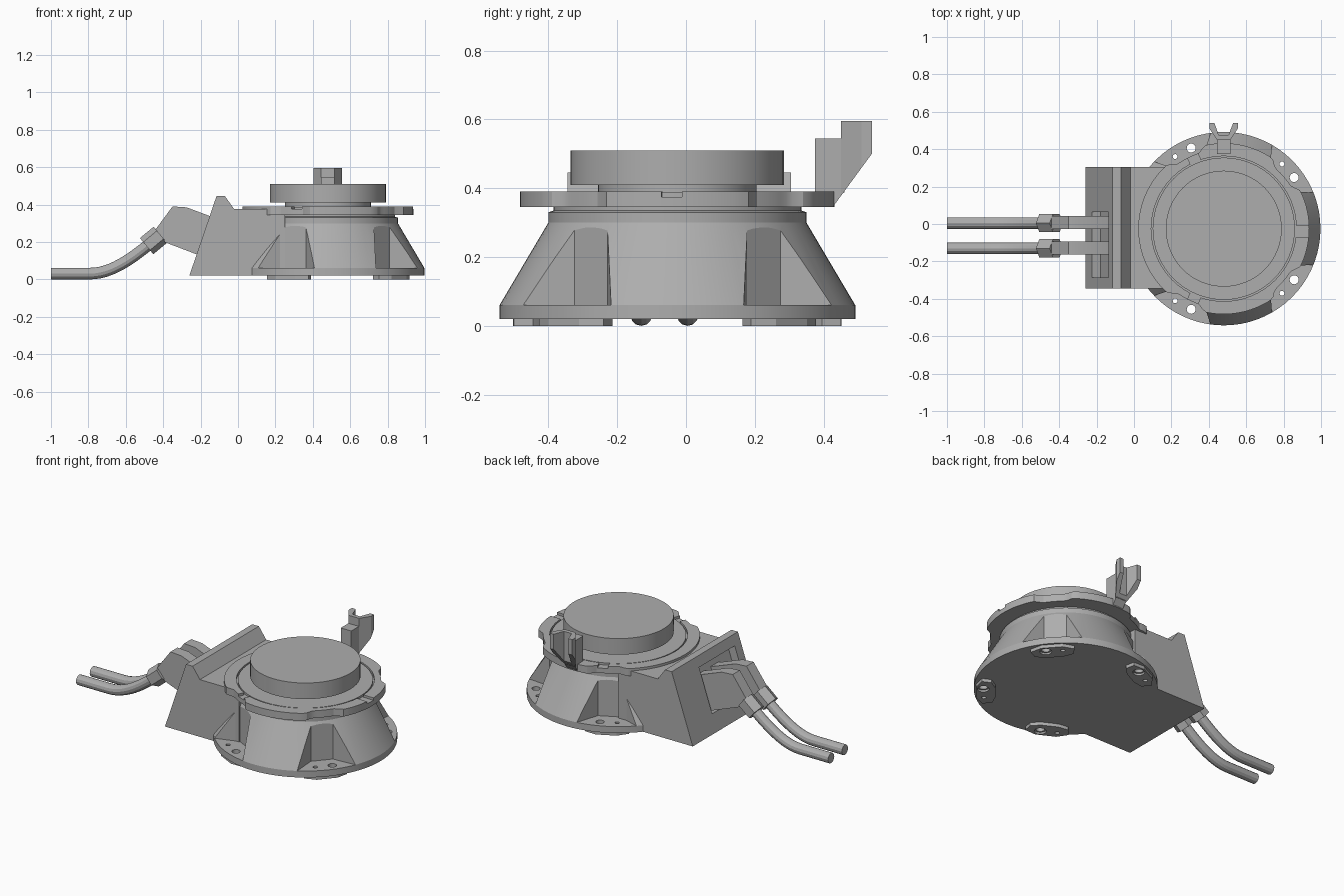
import bpy, bmesh, math
from mathutils import Vector, Matrix

if "Cube" in bpy.data.objects:
    bpy.data.objects.remove(bpy.data.objects["Cube"])

CX, CY = 0.48, -0.025          # axis of the round housing
grey = bpy.data.materials.new("mid_grey")
grey.diffuse_color = (0.42, 0.42, 0.42, 1)
grey.use_nodes = True
grey.node_tree.nodes["Principled BSDF"].inputs["Base Color"].default_value = grey.diffuse_color


def finish(name, bm):
    bmesh.ops.recalc_face_normals(bm, faces=bm.faces[:])
    me = bpy.data.meshes.new(name)
    bm.to_mesh(me)
    bm.free()
    ob = bpy.data.objects.new(name, me)
    bpy.context.collection.objects.link(ob)
    me.materials.append(grey)
    return ob


def prism(name, pts, a, b, axis='Z'):
    """Extrude a 2D outline: xy along z, or xz along y."""
    bm = bmesh.new()
    put = (lambda p, h: (p[0], p[1], h)) if axis == 'Z' else (lambda p, h: (p[0], h, p[1]))
    lo = [bm.verts.new(put(p, a)) for p in pts]
    hi = [bm.verts.new(put(p, b)) for p in pts]
    bm.faces.new(lo)
    bm.faces.new(hi)
    n = len(pts)
    for i in range(n):
        j = (i + 1) % n
        bm.faces.new((lo[i], lo[j], hi[j], hi[i]))
    return finish(name, bm)


def circle(r, n=64, x=CX, y=CY):
    return [(x + r * math.cos(2 * math.pi * i / n), y + r * math.sin(2 * math.pi * i / n)) for i in range(n)]


def polar(pts, deg):
    """Turn (radial, tangential) points to the given direction about the housing axis."""
    c, s = math.cos(math.radians(deg)), math.sin(math.radians(deg))
    return [(CX + r * c - t * s, CY + r * s + t * c) for r, t in pts]


def lathe(name, profile, n=72):
    bm = bmesh.new()
    rings = [[bm.verts.new((x, y, z)) for x, y in circle(r, n)] for r, z in profile]
    for lo, hi in zip(rings, rings[1:]):
        for i in range(n):
            j = (i + 1) % n
            bm.faces.new((lo[i], lo[j], hi[j], hi[i]))
    bm.faces.new(rings[0])
    bm.faces.new(rings[-1])
    return finish(name, bm)


def cut(ob, cutter):
    m = ob.modifiers.new("cut", 'BOOLEAN')
    m.operation, m.solver, m.object = 'DIFFERENCE', 'EXACT', cutter
    bpy.context.view_layer.objects.active = ob
    bpy.ops.object.modifier_apply(modifier=m.name)
    bpy.data.objects.remove(cutter)


FOOT_ANGLES = (41, -41, 117, -117)

# Conical housing with splayed bolt pockets
housing = lathe("housing", [(0.517, 0.02), (0.517, 0.06), (0.375, 0.30), (0.375, 0.33),
                            (0.36, 0.335), (0.36, 0.35)])
for a in FOOT_ANGLES:
    cut(housing, prism("pocket", polar([(0.383, -0.064), (0.65, -0.331), (0.65, 0.331), (0.383, 0.064)], a),
                       0.06, 0.32))

# Feet with bolt and dowel holes
for i, a in enumerate(FOOT_ANGLES):
    half = [(0.505, 0.06), (0.47, 0.125), (0.415, 0.11), (0.395, 0.05)]
    foot = prism(f"foot_{i + 1}", polar(half + [(r, -t) for r, t in reversed(half)], a), 0, 0.021)
    side = 1 if a > 0 else -1
    for r, da in ((0.024, -5), (0.013, 7)):
        x, y = polar([(0.465, 0)], a + side * da)[0]
        for ob in (housing, foot):
            cut(ob, prism("hole", circle(r, 20, x, y), -0.02, 0.1))
    x, y = polar([(0.465, 0)], a - side * 5)[0]
    cut(foot, prism("counterbore", circle(0.034, 20, x, y), -0.02, 0.012))


# Scalloped flange, recessed in the middle, with three slots
def flange_radius(deg):
    d = min(abs((deg - a + 180) % 360 - 180) for a in FOOT_ANGLES)
    t = min(max((d - 8) / 7, 0), 1)
    return 0.425 + 0.032 * t * t * (3 - 2 * t)


rim = [polar([(flange_radius(a), 0)], a)[0] for a in range(0, 360, 3)]
flange = prism("flange", rim, 0.345, 0.39)
cut(flange, prism("recess", circle(0.388), 0.375, 0.42))
for a in (-2, 113, -113):
    cut(flange, prism("slot", polar([(0.37, -0.03), (0.5, -0.03), (0.5, 0.03), (0.37, 0.03)], a), 0.375, 0.42))
prism("inner_plate", circle(0.38), 0.36, 0.388)

# Turning disc on its pedestal
prism("pedestal", circle(0.23), 0.38, 0.415)
prism("turning_disc", circle(0.31, 80), 0.41, 0.51)

# Connector block with sloped, recessed panel
block = prism("connector_block", [(-0.26, 0.02), (0.25, 0.02), (0.25, 0.375), (-0.02, 0.375),
                                  (-0.07, 0.445), (-0.115, 0.445)], -0.345, 0.305, 'Y')
cut(block, prism("panel_recess", [(-0.273, 0.138), (-0.178, 0.106), (-0.088, 0.37), (-0.183, 0.402)],
                 -0.285, 0.065, 'Y'))

# Two plugs, each with a hexagonal nut and a cable
axis = Vector((-0.77, 0, -0.64)).normalized()
for i, y in enumerate((0.005, -0.13)):
    prism(f"plug_{i + 1}", [(-0.35, 0.39), (-0.275, 0.385), (-0.147, 0.337), (-0.09, 0.317), (-0.165, 0.115),
                            (-0.222, 0.134), (-0.39, 0.198), (-0.44, 0.268)], y - 0.033, y + 0.037, 'Y')
    bm = bmesh.new()
    rot = axis.to_track_quat('Z', 'Y').to_matrix().to_4x4()
    bmesh.ops.create_cone(bm, cap_ends=True, segments=6, radius1=0.056, radius2=0.056, depth=0.095,
                          matrix=Matrix.Translation((-0.452, y, 0.208)) @ rot)
    finish(f"nut_{i + 1}", bm)

    cu = bpy.data.curves.new("cable", 'CURVE')
    cu.dimensions, cu.bevel_depth, cu.bevel_resolution = '3D', 0.031, 4
    cu.use_fill_caps, cu.resolution_u = True, 12
    sp = cu.splines.new('BEZIER')
    path = [(-1, 0.031, 0.05, 0), (-0.79, 0.031, 0.11, 0), (-0.46, 0.2, 0.11, 0.092)]
    sp.bezier_points.add(len(path) - 1)
    for bp, (x, z, dx, dz) in zip(sp.bezier_points, path):
        bp.handle_left_type = bp.handle_right_type = 'FREE'
        bp.co = (x, y, z)
        bp.handle_left, bp.handle_right = (x - dx, y, z - dz), (x + dx, y, z + dz)
    cable = bpy.data.objects.new(f"cable_{i + 1}", cu)
    bpy.context.collection.objects.link(cable)
    cu.materials.append(grey)
    bpy.ops.object.select_all(action='DESELECT')
    cable.select_set(True)
    bpy.context.view_layer.objects.active = cable
    bpy.ops.object.convert(target='MESH')

# Rear bracket: centre post and flared channel with a sloped underside
prism("bracket_post", [(0.443, 0.375), (0.515, 0.375), (0.515, 0.46), (0.443, 0.46)], 0.388, 0.545)
channel = prism("bracket_channel", [(0.443, 0.40), (0.515, 0.40), (0.515, 0.45), (0.555, 0.51), (0.555, 0.54),
                                    (0.53, 0.54), (0.505, 0.475), (0.453, 0.475), (0.43, 0.54),
                                    (0.403, 0.54), (0.403, 0.51), (0.443, 0.45)], 0.35, 0.595)
bm = bmesh.new()
bm.from_mesh(channel.data)
# slope underneath, then the step down to the post
for co, no in (((0, 0.54, 0.5), (0, 0.15, -0.11)),):
    g = bm.verts[:] + bm.edges[:] + bm.faces[:]
    res = bmesh.ops.bisect_plane(bm, geom=g, plane_co=co, plane_no=no, clear_outer=True)
    edges = [e for e in res['geom_cut'] if isinstance(e, bmesh.types.BMEdge)]
    bmesh.ops.holes_fill(bm, edges=edges)
bmesh.ops.recalc_face_normals(bm, faces=bm.faces[:])
bm.to_mesh(channel.data)
bm.free()
cut(channel, prism("step", [(0.38, 0.38), (0.58, 0.38), (0.58, 0.45), (0.38, 0.45)], 0.545, 0.65))

# Smooth the round surfaces, keep the edges sharp
bpy.ops.object.select_all(action='SELECT')
bpy.context.view_layer.objects.active = housing
bpy.ops.object.shade_smooth_by_angle(angle=math.radians(25))
